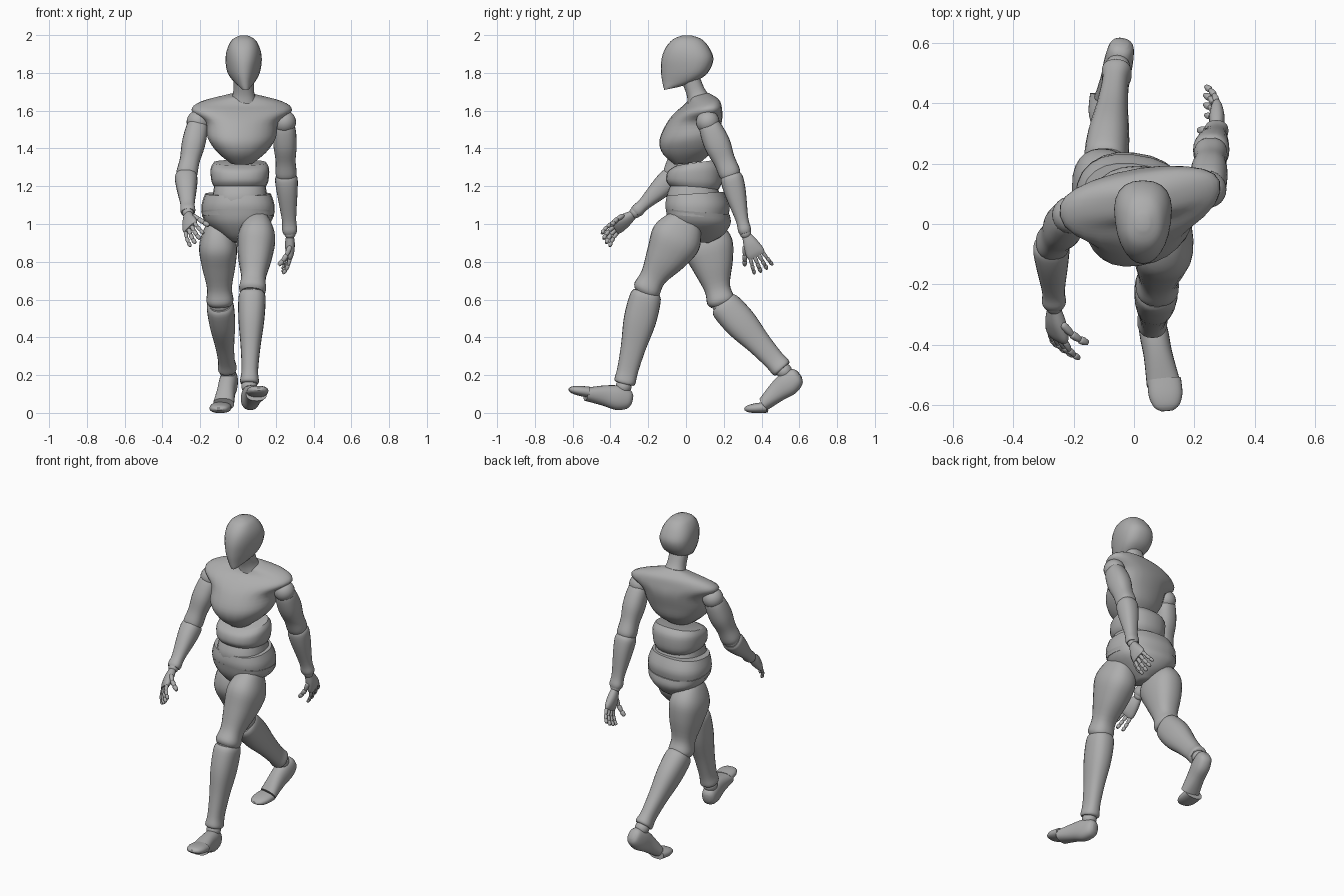
import bpy
import bmesh
import math
from mathutils import Vector

if "Cube" in bpy.data.objects:
    bpy.data.objects.remove(bpy.data.objects["Cube"], do_unlink=True)

# One plain grey for the whole figure
grey = bpy.data.materials.new("mannequin_grey")
grey.use_nodes = True
colour = (0.42, 0.42, 0.42, 1)
grey.diffuse_color = colour
grey.node_tree.nodes["Principled BSDF"].inputs["Base Color"].default_value = colour

SEGMENTS = 24
STEPS = 4


def point(x, y, z):
    """Position given in hundredths of a unit."""
    return Vector((x, y, z)) / 100


def finish(obj, name):
    obj.name = name
    obj.data.materials.append(grey)
    bpy.ops.object.select_all(action="DESELECT")
    obj.select_set(True)
    bpy.context.view_layer.objects.active = obj
    bpy.ops.object.shade_smooth_by_angle(angle=math.radians(45))


def spline(a, b, c, d, t):
    """Smooth value between b and c."""
    return b + ((c - a) * t + (a * 2 - b * 5 + c * 4 - d) * t ** 2
                + (b * 3 - a - c * 3 + d) * t ** 3) / 2


def loft(name, rings, power=0.85):
    """Skin rings of (centre, side vector, depth vector, taper)."""
    last = len(rings) - 1
    smooth = []
    for i in range(last):
        near = [rings[max(0, min(last, i + k))] for k in (-1, 0, 1, 2)]
        for s in range(STEPS):
            smooth.append([spline(*values, s / STEPS) for values in zip(*near)])
    smooth.append(rings[last])

    bm = bmesh.new()
    loops = []
    for centre, side, depth, taper in smooth:
        loop = []
        for k in range(SEGMENTS):
            angle = math.tau * k / SEGMENTS
            c, s = math.cos(angle), math.sin(angle)
            c = math.copysign(abs(c) ** power, c)
            s = math.copysign(abs(s) ** power, s)
            loop.append(bm.verts.new(centre + side * c * (1 + taper * s) + depth * s))
        loops.append(loop)
    for low, high in zip(loops, loops[1:]):
        for k in range(SEGMENTS):
            n = (k + 1) % SEGMENTS
            bm.faces.new((low[k], low[n], high[n], high[k]))
    bm.faces.new(loops[0])
    bm.faces.new(loops[-1])
    bmesh.ops.recalc_face_normals(bm, faces=bm.faces)
    mesh = bpy.data.meshes.new(name)
    bm.to_mesh(mesh)
    bm.free()
    obj = bpy.data.objects.new(name, mesh)
    bpy.context.collection.objects.link(obj)
    finish(obj, name)


def slab(half, front, back, x=2, taper=0.0, yaw=0.0):
    """Body ring through a front and a back point, both as (y, z)."""
    f, b = point(x, *front), point(x, *back)
    return (f + b) / 2, point(half, half * yaw, 0), (b - f) / 2, taper


def limb(name, start, end, facing, profile, size=1.0):
    """Skin a profile of (place, depth, width, bulge) along a bone."""
    axis = (end - start).normalized()
    front = (facing - axis * facing.dot(axis)).normalized()
    side = axis.cross(front)
    rings = []
    for place, depth, width, bulge in profile:
        centre = start.lerp(end, place) + front * bulge * size / 100
        rings.append((centre, side * width * size / 100, front * depth * size / 100, 0.0))
    loft(name, rings)


def ball(name, centre, radius):
    bpy.ops.mesh.primitive_uv_sphere_add(segments=24, ring_count=16,
                                         radius=radius / 100, location=centre)
    finish(bpy.context.object, name)


# Head and neck
loft("head", [
    slab(half=2, front=(-11.5, 171), back=(-4, 172.5), x=4),
    slab(half=5, front=(-12.3, 174), back=(5, 175.5), x=3.5, taper=0.3),
    slab(half=8, front=(-13.2, 180), back=(11.5, 180), x=3, taper=0.3),
    slab(half=9.3, front=(-13, 187), back=(14.5, 187), x=3, taper=0.2),
    slab(half=8.6, front=(-11, 193), back=(12.5, 193), x=3, taper=0.1),
    slab(half=6, front=(-7, 197.7), back=(8.5, 197.7), x=3),
    slab(half=2, front=(-2, 199.8), back=(3, 199.8), x=3),
])
neck_profile = [(0, 6.5, 7, 0), (0.4, 5, 5.5, 0), (1, 5, 5.5, 0)]
limb("neck", point(3, 7, 165), point(3, 2, 178), Vector((0, -1, 0)), neck_profile)

# Chest with overhanging shoulder pads
loft("chest", [
    slab(half=6, front=(-6, 131.5), back=(8, 133), yaw=0.15),
    slab(half=13, front=(-12, 137), back=(14, 139), taper=0.1, yaw=0.15),
    slab(half=18, front=(-13.8, 144), back=(16.5, 147), taper=0.1, yaw=0.15),
    slab(half=19.5, front=(-10, 153), back=(18.5, 155), taper=0.1, yaw=0.15),
    slab(half=26.5, front=(-5, 159), back=(18, 161), taper=0.1, yaw=0.15),
    slab(half=22, front=(0, 163), back=(16.5, 166), yaw=0.15),
    slab(half=7, front=(2, 167), back=(12, 169.5)),
])

# Overlapping bands of the waist
loft("abdomen", [
    slab(half=13, front=(-8, 119.5), back=(17, 118), x=1),
    slab(half=15, front=(-10.5, 123), back=(19, 122), x=1),
    slab(half=15.5, front=(-9.5, 128), back=(19, 130), x=1),
    slab(half=14, front=(-5, 131), back=(16, 134), x=1),
])
loft("belly", [
    slab(half=15, front=(-10, 109), back=(20, 108), x=1),
    slab(half=14.5, front=(-10.3, 115), back=(18.5, 114), x=1),
    slab(half=13.5, front=(-8, 121), back=(16, 121), x=1),
])
loft("hip_band", [
    slab(half=19, front=(-10, 105), back=(22, 103), x=0, yaw=-0.1),
    slab(half=19.3, front=(-10.8, 110), back=(23, 110), x=0, yaw=-0.1),
    slab(half=17.5, front=(-10, 115), back=(20, 117), x=0, yaw=-0.1),
])
loft("pelvis", [
    slab(half=3, front=(1, 90.5), back=(12, 90), x=0),
    slab(half=9, front=(-4, 94), back=(19.5, 94), x=0, yaw=-0.1),
    slab(half=17, front=(-9, 101), back=(23.5, 100), x=0, yaw=-0.1),
    slab(half=19.5, front=(-10.6, 108), back=(23, 105), x=0, yaw=-0.1),
])

# Limb profiles shared by both sides
upper_arm = [(-0.08, 3, 3, 0), (0.08, 5.8, 5.6, 0), (0.4, 7, 6.2, 0), (0.7, 5.8, 5.3, 0),
             (0.92, 5.8, 5.6, 0), (1, 5, 5, 0)]
forearm = [(-0.04, 5, 5, 0), (0.05, 6, 6, 0), (0.3, 5.6, 5.4, 0), (0.75, 3.4, 3.8, 0),
           (0.93, 3.5, 4, 0), (1, 3, 3.4, 0)]
thigh = [(-0.1, 4, 3, 0), (0.04, 10, 7, 0), (0.25, 13.5, 10, 0), (0.5, 11, 9, 0),
         (0.78, 7, 6.6, 1), (0.94, 7.4, 7.2, 1), (1, 6, 6, 1)]
shin = [(-0.02, 7, 6, 0), (0.05, 8.4, 7.2, 0), (0.3, 8.6, 6.8, 0), (0.6, 6.6, 5.2, 0),
        (0.85, 5.6, 4.4, 0), (0.97, 5.7, 5, 0), (1, 4.8, 4.4, 0)]
foot = [(-0.3, 2.5, 2, -6), (-0.2, 5, 4, -6.3), (0.1, 6.5, 4.8, -6.5),
        (0.5, 5.4, 4.8, -6.6), (1, 3.6, 5.6, -7.7)]
toes = [(0, 2.9, 5.6, 0), (0.5, 2.6, 5.6, 0), (0.85, 1.8, 4.2, 0), (1, 0.6, 2, 0)]
palm = [(0, 2, 2.4, 0), (0.4, 2.6, 4, 0), (0.8, 2.2, 5, 0), (1, 1.3, 4.5, 0)]
bead = [(-0.1, 0.5, 0.5, 0), (0.1, 0.9, 0.9, 0), (0.6, 0.9, 0.9, 0), (1.05, 0.6, 0.6, 0)]


def finger(name, base, aim, curl, size):
    """Three short segments bending towards the palm."""
    for number, length in enumerate((4.2, 3.2, 2.6), 1):
        aim = (aim + curl * 0.25).normalized()
        tip = base + aim * length * size / 100
        limb(f"{name}_segment_{number}", base, tip, curl, bead, size * 1.2)
        base = tip


def hand(side, wrist, aim, inward, mirror):
    aim.normalize()
    inward = (inward - aim * inward.dot(aim)).normalized()
    thumbward = inward.cross(aim) * mirror
    limb(side + "_palm", wrist, wrist + aim * 0.125, inward, palm)
    for name, spread in (("index", 1), ("middle", 0.33), ("ring", -0.33), ("little", -1)):
        base = wrist + aim * 0.12 + thumbward * spread * 0.037
        finger(f"{side}_{name}_finger", base, aim + thumbward * spread * 0.2, inward,
               1 - 0.1 * abs(spread))
    finger(side + "_thumb", wrist + aim * 0.05 + thumbward * 0.035,
           aim + thumbward * 0.5 + inward * 0.2, inward, 1.15)


def arm(side, shoulder, elbow, wrist):
    ahead = Vector((0, -1, -0.2))
    ball(side + "_shoulder_joint", shoulder, 6.2)
    limb(side + "_upper_arm", shoulder, elbow, ahead, upper_arm)
    ball(side + "_elbow_joint", elbow, 5)
    limb(side + "_forearm", elbow, wrist, ahead, forearm)
    ball(side + "_wrist_joint", wrist, 3)


def leg(side, hip, knee, ankle, ball_of_foot, toe_base, toe_tip):
    ahead, up = Vector((0, -1, 0)), Vector((0, 0, 1))
    limb(side + "_thigh", hip, knee, ahead, thigh)
    ball(side + "_knee_joint", knee, 6.3)
    limb(side + "_shin", knee, ankle.lerp(knee, 0.03), ahead, shin)
    ball(side + "_ankle_joint", ankle, 4.2)
    limb(side + "_foot", ankle, ball_of_foot, up, foot)
    limb(side + "_toes", toe_base, toe_tip, up, toes)


# Left arm swings back, right arm swings forward
arm("left", point(24.5, 11.5, 154), point(25.5, 24, 125), point(27.5, 31.5, 95))
hand("left", point(27.5, 32, 94), Vector((0, 0.45, -0.9)), Vector((-1, 0, 0)), 1)
arm("right", point(-21, 3, 154), point(-27.5, -7, 125), point(-26.5, -27, 106))
hand("right", point(-26.5, -28, 105), Vector((0.1, -0.8, -0.58)), Vector((0.7, 0, -0.7)), -1)

# Left leg strides forward on its heel, right leg pushes off its toes
leg("left", point(10.5, 0, 102), point(7.5, -21, 63), point(6, -33, 14),
    point(9.5, -51.5, 17.5), point(10, -51.5, 11), point(11, -62, 12.5))
leg("right", point(-11, 8.5, 99), point(-9.5, 20, 57.5), point(-5.5, 52, 22),
    point(-8.5, 37, 11), point(-9, 43, 3), point(-10, 31, 2))
